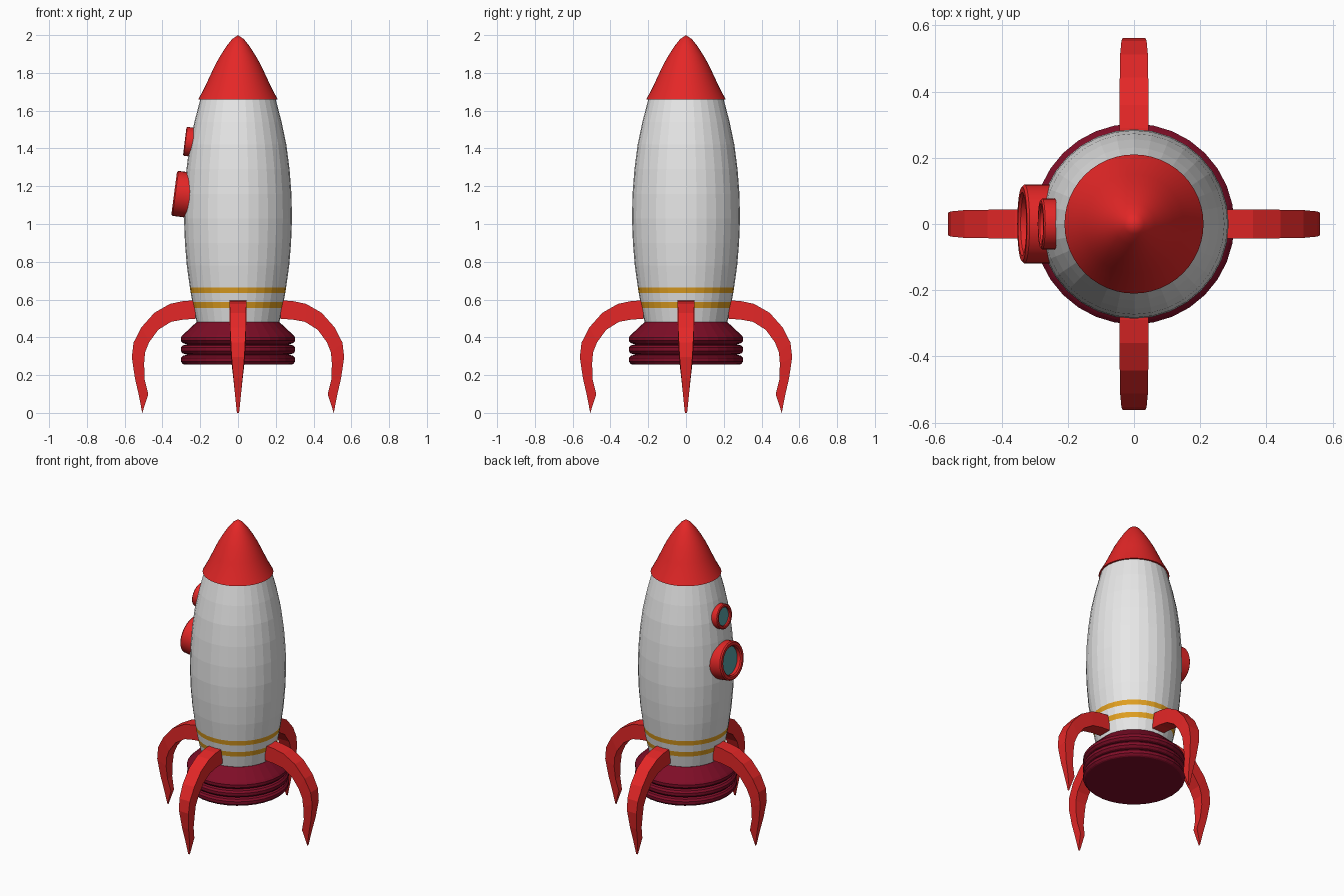
import bpy, bmesh, math
from mathutils import Matrix

if "Cube" in bpy.data.objects:
    bpy.data.objects.remove(bpy.data.objects["Cube"], do_unlink=True)


def make_material(name, rgb):
    mat = bpy.data.materials.new(name)
    mat.use_nodes = True
    color = (*rgb, 1)
    mat.diffuse_color = color
    mat.node_tree.nodes["Principled BSDF"].inputs["Base Color"].default_value = color
    return mat


white = make_material("hull white", (0.8, 0.8, 0.8))
red = make_material("bright red", (0.78, 0.02, 0.02))
maroon = make_material("dark maroon", (0.21, 0.004, 0.02))
gold = make_material("stripe gold", (0.75, 0.35, 0.015))
teal = make_material("glass teal", (0.1, 0.36, 0.38))


def finish(name, bm, materials, matrix=None):
    """Clean the mesh and turn it into a named object."""
    bmesh.ops.remove_doubles(bm, verts=bm.verts, dist=0.0001)
    bmesh.ops.recalc_face_normals(bm, faces=bm.faces)
    mesh = bpy.data.meshes.new(name)
    bm.to_mesh(mesh)
    bm.free()
    for mat in materials:
        mesh.materials.append(mat)
    obj = bpy.data.objects.new(name, mesh)
    bpy.context.collection.objects.link(obj)
    if matrix:
        obj.matrix_world = matrix
    return obj


def lathe(name, profile, materials, segments=32, matrix=None, closed=False):
    """Revolve (radius, height) points around the local z axis."""
    bm = bmesh.new()
    rings = []
    for radius, height in profile:
        ring = []
        for i in range(segments):
            angle = math.tau * i / segments
            ring.append(bm.verts.new((radius * math.cos(angle), radius * math.sin(angle), height)))
        rings.append(ring)
    pairs = list(zip(rings, rings[1:]))
    if closed:
        pairs.append((rings[-1], rings[0]))
    for low, high in pairs:
        for i in range(segments):
            j = (i + 1) % segments
            bm.faces.new((low[i], low[j], high[j], high[i]))
    return finish(name, bm, materials, matrix)


def smooth(obj, degrees):
    bpy.ops.object.select_all(action="DESELECT")
    obj.select_set(True)
    bpy.context.view_layer.objects.active = obj
    bpy.ops.object.shade_smooth_by_angle(angle=math.radians(degrees))


# Hull, with two painted bands chosen by height
hull = lathe("hull", [
    (0, 0.47), (0.217, 0.47), (0.235, 0.555), (0.242, 0.588), (0.25, 0.634),
    (0.255, 0.665), (0.271, 0.78), (0.281, 0.9), (0.286, 1.03), (0.283, 1.16),
    (0.273, 1.29), (0.256, 1.42), (0.231, 1.54), (0.197, 1.67), (0, 1.67),
], [white, gold])
bands = ((0.555, 0.588), (0.634, 0.665))
for face in hull.data.polygons:
    if any(low < face.center.z < high for low, high in bands):
        face.material_index = 1

# Nose cone with a flared rim
nose = lathe("nose_cone", [
    (0, 1.66), (0.21, 1.66), (0.178, 1.72), (0.15, 1.78), (0.122, 1.84),
    (0.094, 1.89), (0.062, 1.94), (0.03, 1.98), (0, 2),
], [red], 48)
smooth(nose, 30)

# Engine base: sloped shoulder above three chamfered ribs
base_profile = [(0, 0.48), (0.22, 0.48)]
for top in (0.412, 0.357, 0.302):
    base_profile += [(0.293, top), (0.303, top - 0.012),
                     (0.303, top - 0.03), (0.293, top - 0.042)]
    if top > 0.31:
        base_profile.append((0.27, top - 0.049))
base_profile += [(0.285, 0.256), (0, 0.256)]
lathe("engine_base", base_profile, [maroon])

# Legs: outer point, inner point and half width at each station
STATIONS = [
    ((0.225, 0.596), (0.225, 0.498), 0.044),
    ((0.29, 0.592), (0.29, 0.494), 0.044),
    ((0.36, 0.577), (0.355, 0.482), 0.044),
    ((0.443, 0.53), (0.422, 0.44), 0.043),
    ((0.512, 0.452), (0.47, 0.375), 0.042),
    ((0.553, 0.372), (0.492, 0.32), 0.038),
    ((0.562, 0.295), (0.497, 0.26), 0.034),
    ((0.546, 0.185), (0.494, 0.175), 0.024),
    ((0.526, 0.098), (0.475, 0.098), 0.016),
    ((0.507, 0), (0.507, 0), 0.006),
]


def make_leg(name, angle):
    bm = bmesh.new()
    loops = []
    for outer, inner, half in STATIONS:
        corners = ((outer, -half), (outer, half), (inner, half), (inner, -half))
        loops.append([bm.verts.new((p[0], y, p[1])) for p, y in corners])
    bm.faces.new(loops[0])
    for a, b in zip(loops, loops[1:]):
        for i in range(4):
            j = (i + 1) % 4
            bm.faces.new((a[i], a[j], b[j], b[i]))
    return finish(name, bm, [red], Matrix.Rotation(angle, 4, "Z"))


for i, side in enumerate(("left", "back", "right", "front")):
    make_leg(side + "_leg", i * math.pi / 2)


# Portholes: hollow rim and recessed glass, leaning with the hull
def make_porthole(name, x, z, radius, depth, recess, lean):
    turn = Matrix.Rotation(math.radians(lean - 90), 4, "Y")
    place = Matrix.Translation((x, 0, z)) @ turn
    edge = radius * 0.06
    hole = radius * 0.74
    rim = lathe(name + "_rim", [
        (hole, -depth), (radius, -depth), (radius, -edge),
        (radius - edge, 0), (hole + edge, 0), (hole, -edge),
    ], [red], 32, place, closed=True)
    smooth(rim, 30)
    lathe(name + "_glass", [(0, -recess), (hole + edge, -recess)], [teal], 32, place)


make_porthole("large_porthole", -0.338, 1.163, 0.12, 0.085, 0.03, 7.5)
make_porthole("small_porthole", -0.282, 1.438, 0.077, 0.045, 0.015, 7)
